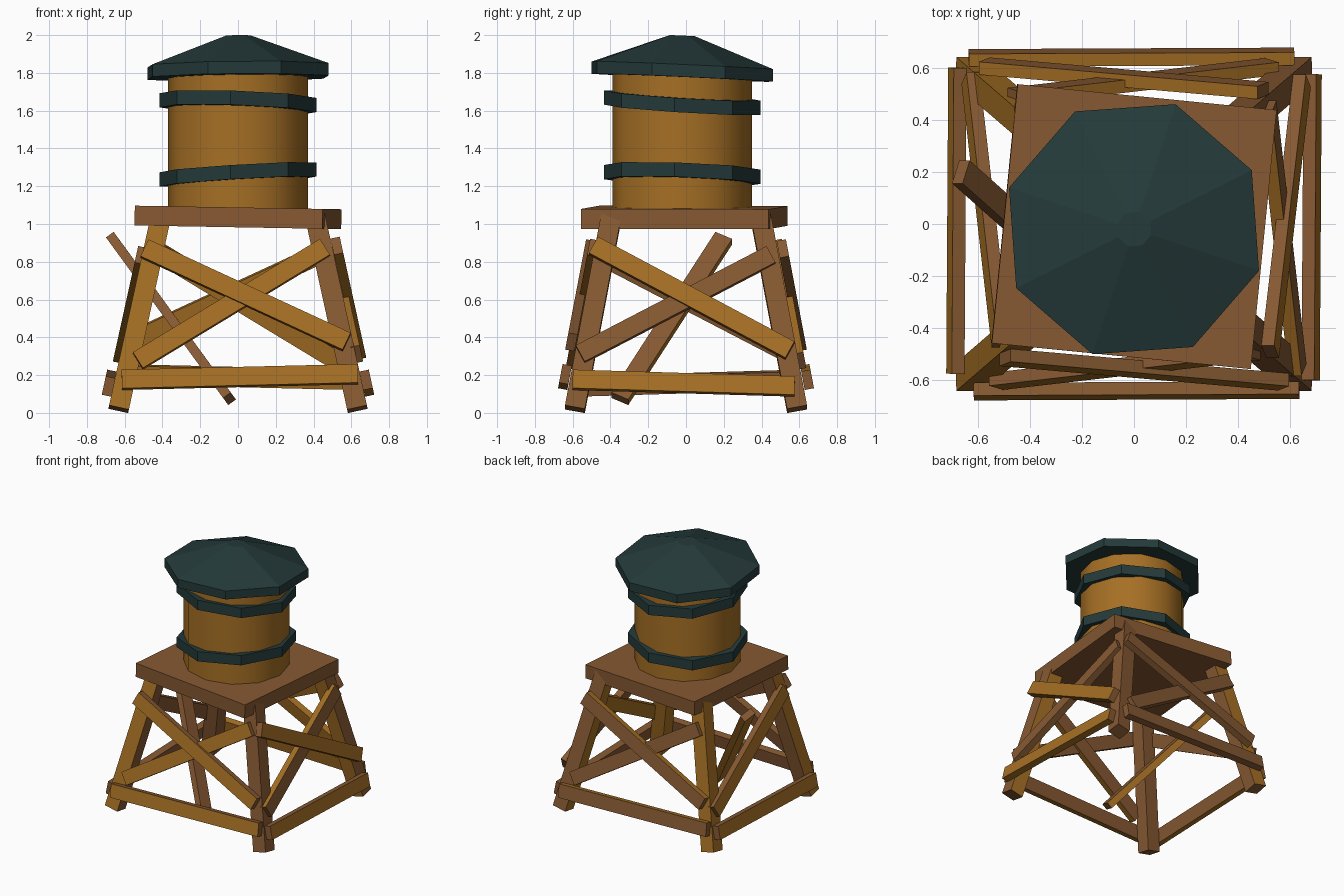
import bpy, bmesh
from math import radians, cos, sin, pi
from mathutils import Vector, Matrix

cube = bpy.data.objects.get("Cube")
if cube:
    bpy.data.objects.remove(cube, do_unlink=True)


def material(name, rgb):
    m = bpy.data.materials.new(name)
    m.use_nodes = True
    m.diffuse_color = (*rgb, 1)
    m.node_tree.nodes["Principled BSDF"].inputs["Base Color"].default_value = (*rgb, 1)
    return m


golden = material("golden wood", (0.38, 0.16, 0.018))
brown = material("brown wood", (0.24, 0.10, 0.032))
teal = material("dark teal metal", (0.018, 0.042, 0.042))


def finish(name, bm, mats):
    bmesh.ops.recalc_face_normals(bm, faces=bm.faces[:])
    mesh = bpy.data.meshes.new(name)
    bm.to_mesh(mesh)
    bm.free()
    for m in mats:
        mesh.materials.append(m)
    ob = bpy.data.objects.new(name, mesh)
    bpy.context.collection.objects.link(ob)
    return ob


def beam(name, a, b, width, thick, outward, is_golden):
    """Box from a to b, its broad face towards outward; golden faces by rule."""
    a, b = Vector(a), Vector(b)
    d = (b - a).normalized()
    side = Vector(outward).cross(d).normalized()
    n = d.cross(side)
    bm = bmesh.new()
    bmesh.ops.create_cube(bm, size=1)
    frame = Matrix((d * (b - a).length, side * width, n * thick)).transposed()
    bm.transform(Matrix.Translation((a + b) / 2) @ frame.to_4x4())
    bmesh.ops.recalc_face_normals(bm, faces=bm.faces[:])
    for f in bm.faces:
        along = abs(f.normal.dot(d)) > 0.9
        f.material_index = 0 if not along and is_golden(f.normal, n) else 1
    return finish(name, bm, [golden, brown])


def lathe(name, rings, sides, phase, slope, mat):
    """Closed prism through (radius, z) rings, leaning by slope in x and y."""
    bm = bmesh.new()
    loops = []
    for r, z in rings:
        loop = []
        for i in range(sides):
            t = radians(phase) + 2 * pi * i / sides
            x, y = r * cos(t), r * sin(t)
            loop.append(bm.verts.new((x, y - 0.02, z + slope[0] * x + slope[1] * y)))
        loops.append(loop)
    for lo, hi in zip(loops, loops[1:]):
        for i in range(sides):
            j = (i + 1) % sides
            bm.faces.new((lo[i], lo[j], hi[j], hi[i]))
    bm.faces.new(loops[0][::-1])
    bm.faces.new(loops[-1])
    return finish(name, bm, [mat])


# Tank, hoops and lid
tank = lathe("tank", [(0.37, 1.06), (0.37, 1.81)], 12, 0, (0, 0), golden)
bpy.context.view_layer.objects.active = tank
tank.select_set(True)
bpy.ops.object.shade_smooth_by_angle(angle=radians(40))
tank.select_set(False)
lathe("lower_hoop", [(0.417, 1.225), (0.417, 1.30)], 8, -5.5, (0.06, -0.035), teal)
lathe("upper_hoop", [(0.417, 1.605), (0.417, 1.68)], 8, -5.5, (-0.036, -0.062), teal)
lathe("lid", [(0.506, 1.775), (0.506, 1.84), (0.07, 1.997)], 8, 26.6, (0.01, -0.045), teal)

# Platform
bm = bmesh.new()
bmesh.ops.create_cube(bm, size=1)
bm.transform(Matrix.Translation((0, -0.01, 1.035)) @ Matrix.Rotation(radians(1), 4, "Y")
             @ Matrix.Rotation(radians(-5.7), 4, "Z") @ Matrix.Diagonal((1, 1, 0.105, 1)))
finish("platform", bm, [brown])

# Splayed legs: the two outer sides are golden
for sx, sy, name in ((1, -1, "front_left"), (-1, -1, "front_right"),
                     (1, 1, "back_left"), (-1, 1, "back_right")):
    radial = Vector((sx, sy, 0))
    beam(name + "_leg", (0.632 * sx, 0.588 * sy, 0.02), (0.408 * sx, 0.395 * sy, 1.04),
         0.107, 0.107, (0, sy, 0), lambda f, n, r=radial: f.dot(r) > 0)


# Boards: outer and lower sides are golden
def board_rule(f, n):
    return f.dot(n) > 0.9 or (abs(f.dot(n)) < 0.5 and f.z < 0)


def board(name, side, turn, p, q, lift):
    """Board on one face of the tower, given as (across, height) ends."""
    base, lean = ((0.645, 0.19), (0.685, 0.22))[side == "x"]
    spin = Matrix.Rotation(turn, 3, "Z")
    ends = [spin @ Vector((u, -(base - lean * z + lift), z)) for u, z in (p, q)]
    beam(name, *ends, 0.1, 0.05, spin @ Vector((0, -1, lean)), board_rule)


front_set = (("upper_brace", (-0.495, 0.87), (0.575, 0.375), 0.033),
             ("lower_brace", (-0.53, 0.275), (0.46, 0.875), 0.012),
             ("rail", (-0.615, 0.175), (0.635, 0.205), 0.032))
side_set = (("upper_brace", (-0.49, 0.885), (0.55, 0.33), 0.033),
            ("lower_brace", (-0.56, 0.31), (0.45, 0.835), 0.012),
            ("rail", (-0.6, 0.175), (0.575, 0.14), 0.032))
for face, side, turn, boards in (("front", "y", 0, front_set), ("left", "x", pi / 2, side_set),
                                 ("back", "y", pi, front_set), ("right", "x", -pi / 2, side_set)):
    for part, p, q, lift in boards:
        if (face, part) != ("right", "upper_brace"):
            board(face + "_" + part, side, turn, p, q, lift)

# Fallen brace leaning through the right face
beam("fallen_brace", (-0.665, 0.20, 0.925), (-0.045, -0.35, 0.075), 0.1, 0.05,
     (-0.8, 0, -0.59), board_rule)
